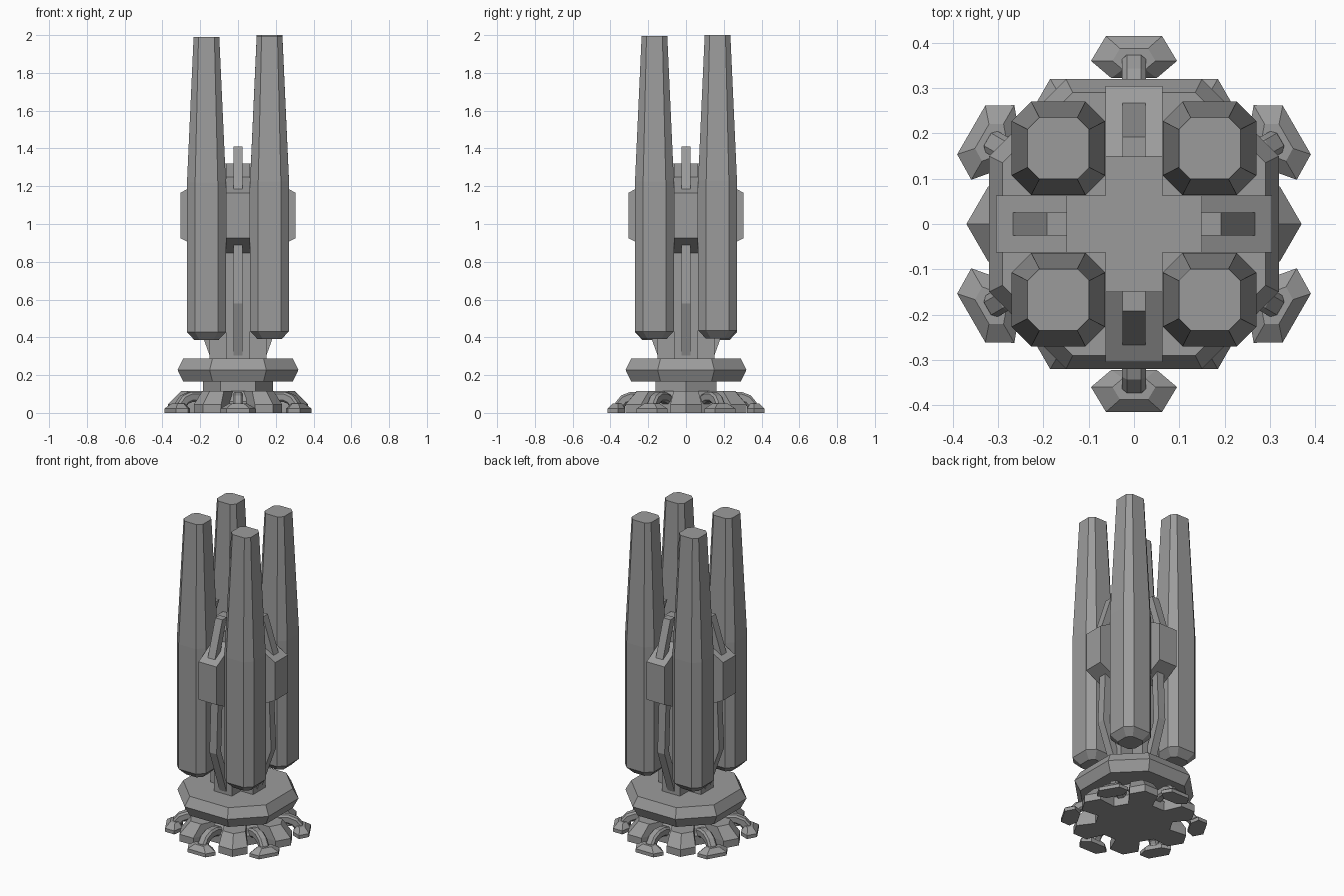
import bpy, bmesh, math
from mathutils import Matrix, Vector

if "Cube" in bpy.data.objects:
    bpy.data.objects.remove(bpy.data.objects["Cube"])

grey = bpy.data.materials.new("hull_grey")
grey.diffuse_color = (0.33, 0.33, 0.33, 1)
grey.use_nodes = True
grey.node_tree.nodes["Principled BSDF"].inputs["Base Color"].default_value = grey.diffuse_color


def finish(name, bm, angle=0.0):
    bmesh.ops.recalc_face_normals(bm, faces=bm.faces)
    bmesh.ops.rotate(bm, verts=bm.verts, matrix=Matrix.Rotation(angle, 3, 'Z'))
    me = bpy.data.meshes.new(name)
    bm.to_mesh(me)
    bm.free()
    me.materials.append(grey)
    ob = bpy.data.objects.new(name, me)
    bpy.context.collection.objects.link(ob)
    return ob


def loft(name, rings, angle=0.0):
    """Join equal-length point loops and cap both ends."""
    bm = bmesh.new()
    loops = [[bm.verts.new(p) for p in r] for r in rings]
    n = len(loops[0])
    for a, b in zip(loops, loops[1:]):
        for i in range(n):
            j = (i + 1) % n
            bm.faces.new((a[i], a[j], b[j], b[i]))
    bm.faces.new(loops[0][::-1])
    bm.faces.new(loops[-1])
    return finish(name, bm, angle)


def octagon(half, flat, z, cx=0, cy=0):
    """Square of half-width `half` with corners cut to half-length `flat`."""
    pts = [(half, -flat), (half, flat), (flat, half), (-flat, half),
           (-half, flat), (-half, -flat), (-flat, -half), (flat, -half)]
    return [(x + cx, y + cy, z) for x, y in pts]


def hexagon(r, z):
    return [(r * math.cos(i * math.pi / 3), r * math.sin(i * math.pi / 3), z) for i in range(6)]


def slab(name, profile, half, angle):
    """Profile in (radius, z), extruded sideways to +-half."""
    return loft(name, [[(r, s, z) for r, z in profile] for s in (-half, half)], angle)


# Four tapering towers
for sx in (-1, 1):
    for sy in (-1, 1):
        c = (sx * 0.167, sy * 0.167)
        top = 1.99 if sx < 0 else (1.995 if sy < 0 else 2.0)
        d = top - 2.0
        loft("tower", [octagon(0.063, 0.036, 0.395 + d, *c), octagon(0.103, 0.06, 0.437 + d, *c),
                       octagon(0.103, 0.06, 1.23 + d, *c), octagon(0.068, 0.042, top, *c)])

# Cross-shaped core column
a, b = 0.063, 0.15
cross = [(b, -a), (b, a), (a, a), (a, b), (-a, b), (-a, a),
         (-b, a), (-b, -a), (-a, -a), (-a, -b), (a, -b), (a, -a)]
loft("core_column", [[(x, y, z) for x, y in cross] for z in (0.28, 1.32)])

# Side boxes with their upper and lower struts
for k in range(4):
    ang = k * math.pi / 2
    slab("side_box", [(0.14, 0.84), (0.305, 0.925), (0.305, 1.165), (0.14, 1.255)], a, ang)
    slab("upper_strut", [(0.225, 1.17), (0.272, 1.17), (0.192, 1.41), (0.148, 1.41)], 0.025, ang)
    slab("lower_strut", [(0.09, 0.27), (0.138, 0.27), (0.25, 0.58), (0.235, 0.92),
                         (0.19, 0.92), (0.205, 0.58)], 0.025, ang)

# Bevelled collar ring
loft("collar", [octagon(0.29, 0.135, 0.165), octagon(0.32, 0.15, 0.228),
                octagon(0.29, 0.135, 0.287)])

# Hexagonal neck and hub
loft("neck", [hexagon(0.185, 0.0), hexagon(0.185, 0.17)])
loft("hub", [hexagon(0.25, 0.0), hexagon(0.25, 0.06), hexagon(0.2, 0.115)])


def lobe_ring(tip, side, width, z):
    return [(0.12, -0.06, z), (side, -width, z), (tip, 0, z), (side, width, z), (0.12, 0.06, z)]


# Foot: bottom hexagon, rim and raised ridge, pointing along +x
FOOT = [(0.36, -0.095), (0.415, -0.062), (0.415, 0.062), (0.36, 0.095), (0.322, 0.05), (0.322, -0.05)]


def foot_ring(scale, z):
    return [(0.36 + (x - 0.36) * scale, y * scale, z) for x, y in FOOT]


# Curved leg centreline in (radius, z)
PATH = [(0.17, 0.06), (0.24, 0.083), (0.29, 0.085), (0.328, 0.07), (0.348, 0.045), (0.352, 0.02)]


def leg(angle):
    rings = []
    for i, p in enumerate(PATH):
        q0, q1 = PATH[max(i - 1, 0)], PATH[min(i + 1, len(PATH) - 1)]
        t = Vector((q1[0] - q0[0], q1[1] - q0[1])).normalized()
        rings.append([(p[0] - t.y * v, u, p[1] + t.x * v)
                      for u, v, _ in octagon(0.027, 0.016, 0)])
    loft("leg", rings, angle)


# Six base lobes alternating with six legs and feet
for k in range(6):
    ang = k * math.pi / 3
    loft("base_lobe", [lobe_ring(0.37, 0.322, 0.083, 0.0), lobe_ring(0.37, 0.322, 0.083, 0.045),
                       lobe_ring(0.3, 0.265, 0.066, 0.115)], ang)
    leg(ang + math.pi / 6)
    loft("foot", [foot_ring(1.0, 0.0), foot_ring(1.0, 0.022), foot_ring(0.5, 0.05)], ang + math.pi / 6)
